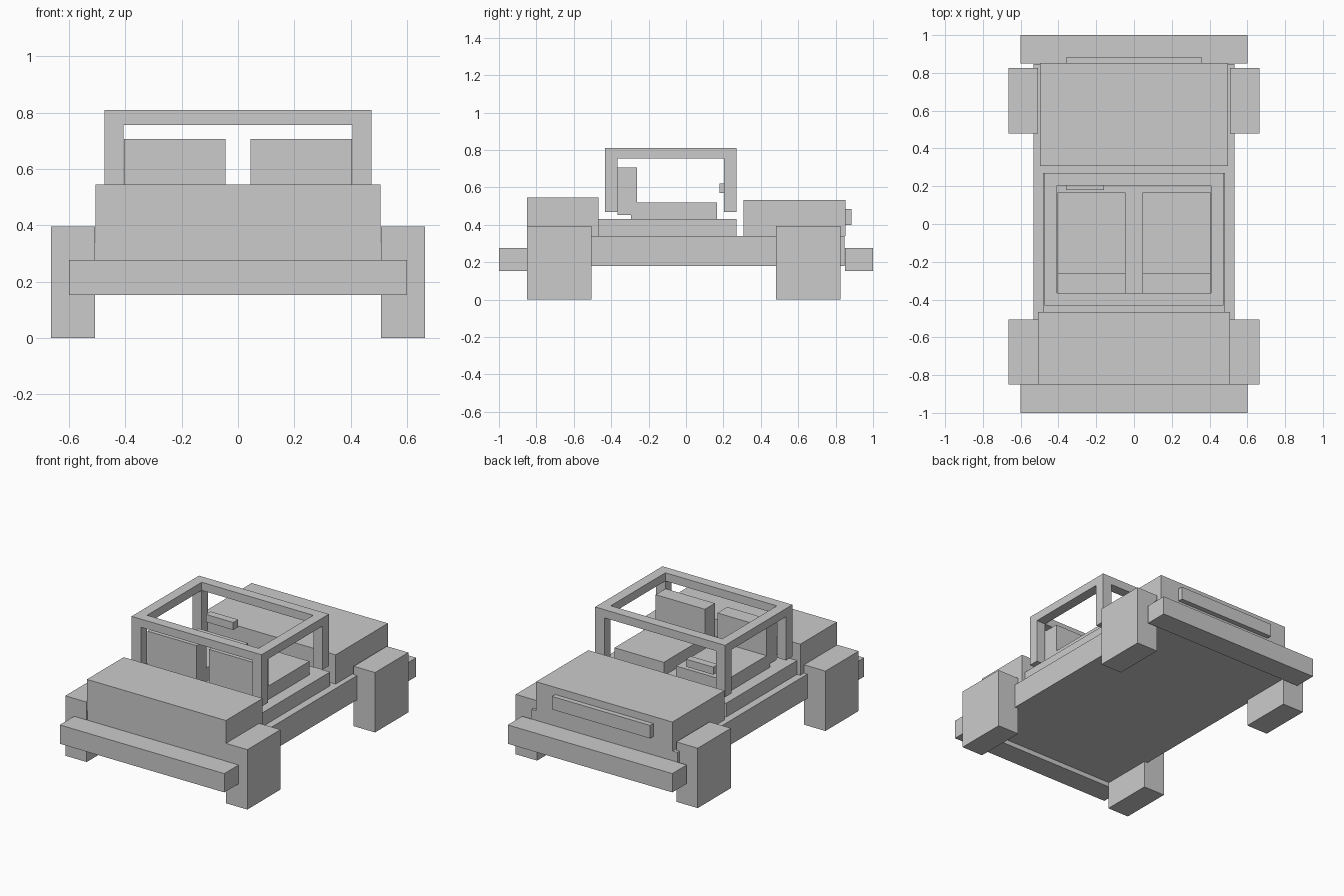
import bpy
import bmesh
from mathutils import Vector

if "Cube" in bpy.data.objects:
    bpy.data.objects.remove(bpy.data.objects["Cube"])


def box(name, x, y, z, mirror=False):
    """Axis-aligned box from (min, max) ranges, optionally mirrored across x = 0."""
    lo, hi = Vector((x[0], y[0], z[0])), Vector((x[1], y[1], z[1]))
    centre, size = (lo + hi) / 2, hi - lo
    bm = bmesh.new()
    bmesh.ops.create_cube(bm, size=1)
    for v in bm.verts:
        v.co = centre + Vector(a * b for a, b in zip(v.co, size))
    mesh = bpy.data.meshes.new(name)
    bm.to_mesh(mesh)
    bm.free()
    obj = bpy.data.objects.new(name, mesh)
    bpy.context.collection.objects.link(obj)
    if mirror:
        mod = obj.modifiers.new("mirror", 'MIRROR')
        mod.use_mirror_merge = False
    return obj


def cut(target, *ranges):
    """Subtract a hidden box from the target."""
    cutter = box(target.name + "_cutter", *ranges)
    cutter.hide_render = True
    cutter.display_type = 'WIRE'
    mod = target.modifiers.new("cut", 'BOOLEAN')
    mod.operation = 'DIFFERENCE'
    mod.solver = 'EXACT'
    mod.object = cutter


# Body blocks
box("chassis", (-0.532, 0.532), (-0.845, 0.848), (0.18, 0.34))
box("front_body", (-0.507, 0.507), (-0.85, -0.467), (0.34, 0.545))
box("rear_body", (-0.497, 0.497), (0.308, 0.852), (0.34, 0.533))
box("cabin_floor", (-0.483, 0.483), (-0.467, 0.27), (0.34, 0.431))
box("rear_grille", (-0.358, 0.358), (0.852, 0.885), (0.40, 0.486))

# Bumpers
for name, y in (("front_bumper", (-1, -0.85)), ("rear_bumper", (0.85, 1))):
    box(name, (-0.6, 0.6), y, (0.153, 0.277))

# Square wheels
for name, y in (("front_wheels", (-0.851, -0.505)), ("rear_wheels", (0.48, 0.826))):
    box(name, (0.508, 0.664), y, (0, 0.395), mirror=True)

# Seats
box("seat_cushions", (0.045, 0.405), (-0.295, 0.167), (0.431, 0.52), mirror=True)
box("seat_backs", (0.045, 0.405), (-0.366, -0.262), (0.453, 0.706), mirror=True)

# Steering bar
box("steering_bar", (-0.36, -0.16), (0.179, 0.229), (0.57, 0.62))

# Open roof cage: a block hollowed through the sides, front to back and the top
cage = box("roof_cage", (-0.474, 0.474), (-0.432, 0.27), (0.468, 0.81))
cut(cage, (-1, 1), (-0.366, 0.203), (0.3, 0.756))
cut(cage, (-0.407, 0.407), (-1, 1), (0.3, 0.756))
cut(cage, (-0.407, 0.407), (-0.366, 0.203), (0.3, 1))
